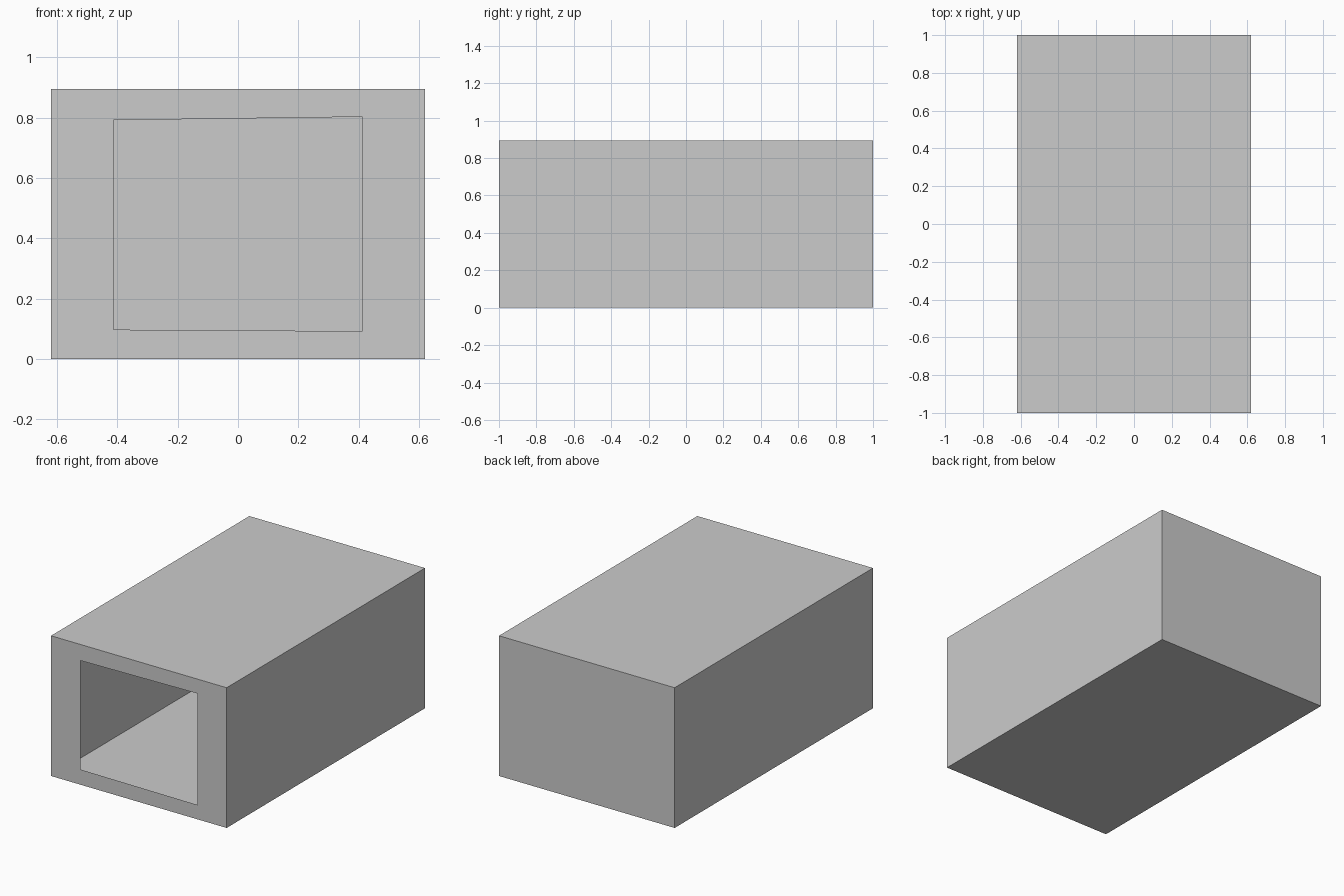
import bpy, bmesh

if "Cube" in bpy.data.objects:
    bpy.data.objects.remove(bpy.data.objects["Cube"])

W, D, H = 0.62, 1.0, 0.895   # half width, half depth, height


def ring(bm, points, y):
    return [bm.verts.new((x, y, z)) for x, z in points]


def bridge(bm, a, b):
    for i in range(4):
        j = (i + 1) % 4
        bm.faces.new((a[i], a[j], b[j], b[i]))


bm = bmesh.new()
outline = [(-W, 0), (W, 0), (W, H), (-W, H)]
opening = [(-0.413, 0.097), (0.413, 0.092), (0.413, 0.803), (-0.413, 0.792)]

# Thin hollow shell: front frame around the opening, four sides, closed back
hole = ring(bm, opening, -D)
front = ring(bm, outline, -D)
back = ring(bm, outline, D)
bridge(bm, front, hole)
bridge(bm, back, front)
bm.faces.new(list(reversed(back)))

mesh = bpy.data.meshes.new("hollow_box")
bm.to_mesh(mesh)
bm.free()
obj = bpy.data.objects.new("hollow_box", mesh)
bpy.context.collection.objects.link(obj)
